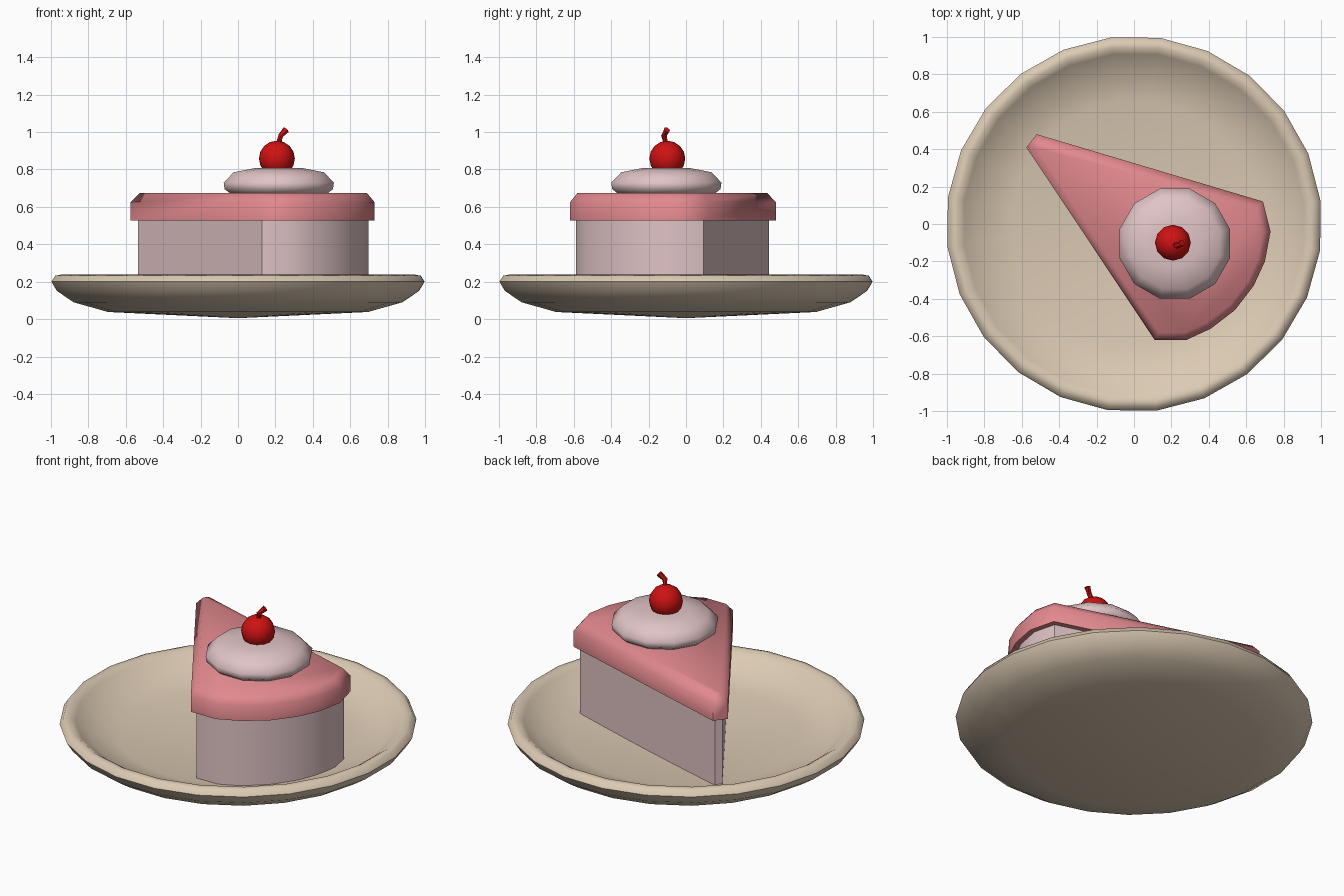
import bpy, bmesh, math
from mathutils import Vector, Matrix

old = bpy.data.objects.get("Cube")
if old:
    bpy.data.objects.remove(old)


def material(name, rgb):
    m = bpy.data.materials.new(name)
    m.use_nodes = True
    m.diffuse_color = (*rgb, 1)
    bsdf = next(n for n in m.node_tree.nodes if n.type == 'BSDF_PRINCIPLED')
    bsdf.inputs["Base Color"].default_value = (*rgb, 1)
    return m


PLATE = material("beige ceramic", (0.71, 0.59, 0.45))
CREAM = material("pale pink cream", (0.75, 0.55, 0.56))
ICING = material("pink icing", (0.76, 0.25, 0.27))
CHERRY = material("cherry red", (0.62, 0.006, 0.006))


def finish(name, bm, mat, angle=40):
    bmesh.ops.remove_doubles(bm, verts=bm.verts, dist=0.0005)
    bmesh.ops.recalc_face_normals(bm, faces=bm.faces)
    mesh = bpy.data.meshes.new(name)
    bm.to_mesh(mesh)
    bm.free()
    mesh.materials.append(mat)
    mesh.shade_smooth()
    mesh.set_sharp_from_angle(angle=math.radians(angle))
    obj = bpy.data.objects.new(name, mesh)
    bpy.context.collection.objects.link(obj)
    return obj


def bridge(bm, rings):
    for a, b in zip(rings, rings[1:]):
        n = len(a)
        for i in range(n):
            bm.faces.new((a[i], a[(i + 1) % n], b[(i + 1) % n], b[i]))


def lathe(name, profile, sides, mat, centre=(0, 0), phase=0, angle=40):
    """Spin an (r, z) profile around a vertical axis."""
    bm = bmesh.new()
    rings = []
    for r, z in profile:
        turn = [math.radians(phase) + math.tau * i / sides for i in range(sides)]
        rings.append([bm.verts.new((centre[0] + r * math.cos(t),
                                    centre[1] + r * math.sin(t), z)) for t in turn])
    bridge(bm, rings)
    return finish(name, bm, mat, angle)


def inset(points, d):
    """Move every edge of a convex counter-clockwise outline inward by d."""
    out = []
    for i, p in enumerate(points):
        u = (p - points[i - 1]).normalized()
        v = (points[(i + 1) % len(points)] - p).normalized()
        nu, nv = Vector((-u.y, u.x)), Vector((-v.y, v.x))
        out.append(p + (nu + nv) * d / (1 + nu.dot(nv)))
    return out


def layer(name, outline, levels, mat, angle):
    """Stack inset copies of an outline; levels are (inset, z)."""
    bm = bmesh.new()
    rings = [[bm.verts.new((p.x, p.y, z)) for p in inset(outline, d)] for d, z in levels]
    bridge(bm, rings)
    bm.faces.new(rings[0])
    bm.faces.new(rings[-1])
    return finish(name, bm, mat, angle)


# Plate with rounded rim and shallow dish
lathe("plate", [(0, 0.005), (0.7, 0.038), (0.885, 0.09), (0.975, 0.15), (1.005, 0.2),
                (0.985, 0.232), (0.95, 0.238), (0.915, 0.215), (0.84, 0.155),
                (0.66, 0.11), (0, 0.1)], 24, PLATE, phase=7, angle=60)

# Slice outline: blunt tip, two straight cuts and a rounded back
outline = [Vector(p) for p in [
    (-0.52, 0.48), (-0.575, 0.41), (0.11, -0.62), (0.28, -0.62), (0.41, -0.56),
    (0.54, -0.46), (0.64, -0.33), (0.70, -0.2), (0.73, -0.04), (0.69, 0.12)]]
layer("cake_slice", outline, [(0.032, 0.09), (0.032, 0.6)], CREAM, 40)
layer("icing", outline, [(0, 0.528), (0, 0.625), (0.04, 0.675)], ICING, 62)

# Whipped cream dollop
lathe("cream_dollop", [(0, 0.665), (0.26, 0.665), (0.3, 0.695), (0.305, 0.73),
                       (0.25, 0.785), (0.13, 0.808), (0, 0.808)], 12, CREAM,
      centre=(0.218, -0.105), phase=15, angle=60)

# Cherry
bm = bmesh.new()
bmesh.ops.create_uvsphere(bm, u_segments=12, v_segments=8, radius=0.096,
                          matrix=Matrix.Translation((0.208, -0.1, 0.858)))
finish("cherry", bm, CHERRY, 60)

# Bent cherry stem
bm = bmesh.new()
path = [((0.215, -0.105, 0.93), 0.015), ((0.228, -0.118, 0.98), 0.015),
        ((0.257, -0.102, 1.012), 0.018)]
ends = [Vector(p) for p, r in path]
rings = []
for i, (p, r) in enumerate(path):
    along = ends[min(i + 1, 2)] - ends[max(i - 1, 0)]
    spin = along.to_track_quat('Z', 'Y')
    rings.append([bm.verts.new(ends[i] + spin @ Vector(
        (r * math.cos(k * math.tau / 6), r * math.sin(k * math.tau / 6), 0)))
        for k in range(6)])
bridge(bm, rings)
bm.faces.new(rings[0])
bm.faces.new(rings[-1])
finish("cherry_stem", bm, CHERRY, 50)
